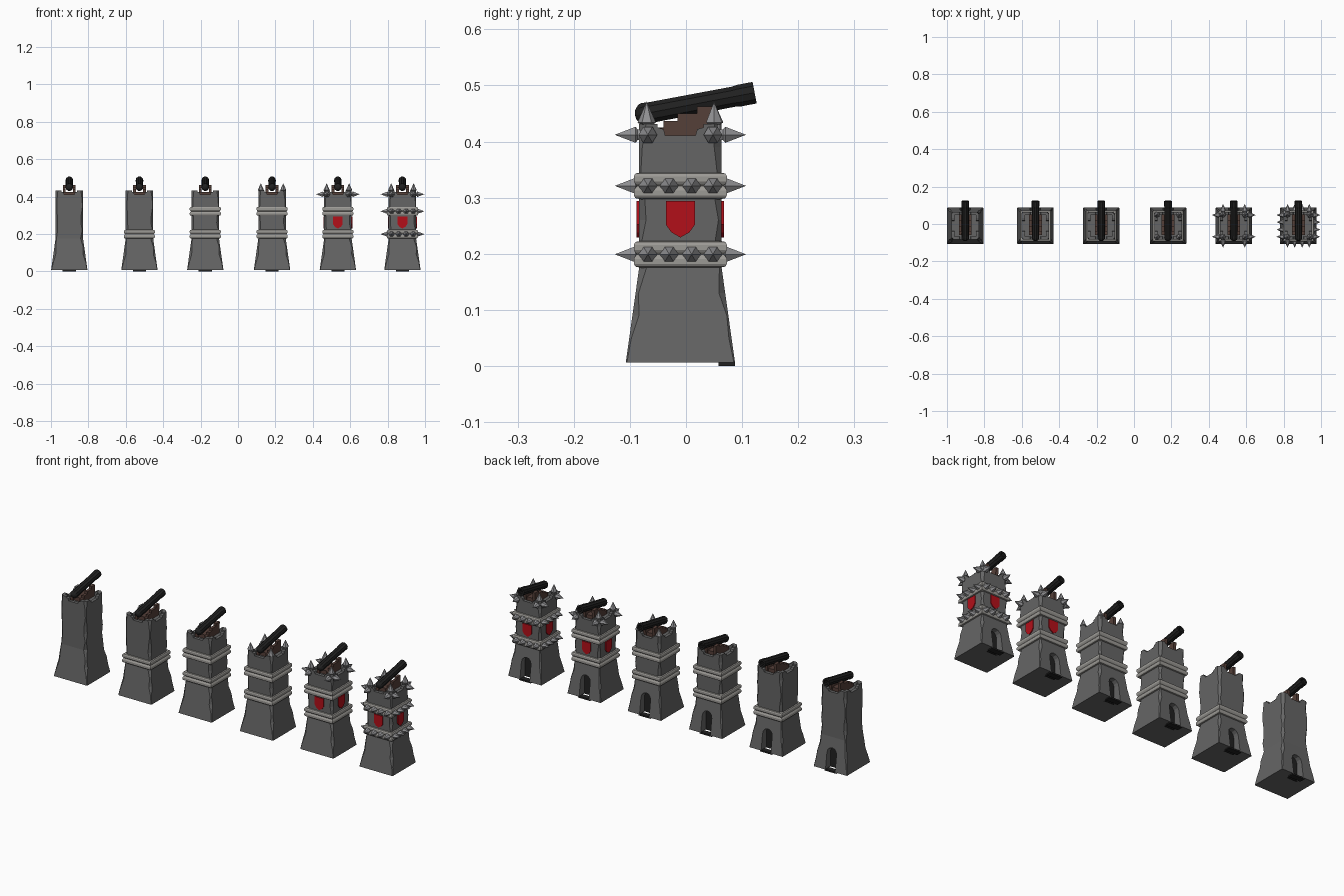
import bpy, bmesh, random
from math import pi, sin, cos, radians, sqrt, atan2
from mathutils import Matrix, Vector

if "Cube" in bpy.data.objects:
    bpy.data.objects.remove(bpy.data.objects["Cube"])

random.seed(4)


def material(name, rgb):
    m = bpy.data.materials.new(name)
    m.diffuse_color = (*rgb, 1)
    m.use_nodes = True
    m.node_tree.nodes["Principled BSDF"].inputs["Base Color"].default_value = m.diffuse_color
    return m


STONE = material("dark_stone", (0.13, 0.13, 0.13))
TRIM = material("pale_stone", (0.33, 0.32, 0.30))
STEEL = material("steel", (0.28, 0.28, 0.29))
IRON = material("black_iron", (0.015, 0.015, 0.015))
WOOD = material("brown_wood", (0.09, 0.05, 0.04))
RED = material("red_paint", (0.45, 0.005, 0.01))


def finish(name, bm, mat):
    bmesh.ops.remove_doubles(bm, verts=bm.verts, dist=1e-5)
    bmesh.ops.recalc_face_normals(bm, faces=bm.faces)
    me = bpy.data.meshes.new(name)
    bm.to_mesh(me)
    bm.free()
    if mat:
        me.materials.append(mat)
    return me


def skin(bm, rings):
    """Join rings of points with quads and cap both ends."""
    rv = [[bm.verts.new(p) for p in r] for r in rings]
    n = len(rv[0])
    for a, b in zip(rv, rv[1:]):
        for i in range(n):
            j = (i + 1) % n
            bm.faces.new((a[i], a[j], b[j], b[i]))
    bm.faces.new(rv[0])
    bm.faces.new(rv[-1])


def lathe(name, profile, n, mat, turn=0.0):
    bm = bmesh.new()
    skin(bm, [[(r * cos(2 * pi * i / n + turn), r * sin(2 * pi * i / n + turn), h)
               for i in range(n)] for r, h in profile])
    return finish(name, bm, mat)


def extrude(bm, pts, a, b, axis):
    """Extrude a 2D outline between a and b along x or y."""
    put = (lambda t, u, v: (t, u, v)) if axis == 'x' else (lambda t, u, v: (u, t, v))
    skin(bm, [[put(t, *p) for p in pts] for t in (a, b)])


def box(bm, x0, x1, y0, y1, z0, z1):
    extrude(bm, [(y0, z0), (y1, z0), (y1, z1), (y0, z1)], x0, x1, 'x')


def place(name, me, mat4):
    o = bpy.data.objects.new(name, me)
    o.matrix_world = mat4
    bpy.context.collection.objects.link(o)
    return o


# tower body: flared square shaft with chipped corners
def half(z):
    return 0.0735 + 0.024 * max(0, 1 - (z - 0.005) / 0.17)


bm = bmesh.new()
rings = []
for z in (0.006, 0.05, 0.09, 0.13, 0.175, 0.22, 0.26, 0.30, 0.345, 0.39, 0.431):
    h, ring = half(z), []
    for k in range(4):
        c = 0.002 if z < 0.01 else random.uniform(0.002, 0.014)
        for p in (Vector((h, h - c, z)), Vector((h - c, h, z))):
            ring.append(Matrix.Rotation(k * pi / 2, 3, 'Z') @ p)
    rings.append(ring)
skin(bm, rings)
body = place("shaft_source", finish("tower_shaft", bm, STONE), Matrix())

# cutters: roof recess, battlement notches, arched doorway
arch = [(-0.028, -0.02), (0.028, -0.02)] + [
    (0.028 * cos(a * pi / 6), 0.092 + 0.03 * sin(a * pi / 6)) for a in range(7)]
cutters = []


def cutter(build):
    b = bmesh.new()
    build(b)
    c = place("cutter", finish("cutter", b, None), Matrix())
    c.hide_render = True
    mod = body.modifiers.new("cut", 'BOOLEAN')
    mod.operation, mod.solver, mod.object = 'DIFFERENCE', 'EXACT', c
    cutters.append(c)


notch = [(-0.027, 0.411), (0.027, 0.411), (0.03, 0.422), (0.041, 0.425),
         (0.041, 0.5), (-0.041, 0.5), (-0.03, 0.5), (-0.041, 0.425), (-0.03, 0.422)]
notch.pop(6)
cutter(lambda b: box(b, -0.057, 0.057, -0.057, 0.057, 0.405, 0.5))
cutter(lambda b: extrude(b, notch, -0.2, 0.2, 'x'))
cutter(lambda b: extrude(b, notch, -0.2, 0.2, 'y'))
cutter(lambda b: extrude(b, arch, 0.048, 0.2, 'y'))
bpy.context.view_layer.update()
shaft = bpy.data.meshes.new_from_object(
    body.evaluated_get(bpy.context.evaluated_depsgraph_get()))
for o in cutters + [body]:
    bpy.data.objects.remove(o)

# dark door panel and threshold
bm = bmesh.new()
extrude(bm, [(x * 0.99, max(z, 0.006)) for x, z in arch], 0.046, 0.054, 'y')
box(bm, -0.035, 0.035, 0.068, 0.097, 0.0, 0.008)
door = finish("door", bm, IRON)

# square double-hoop band
s2 = sqrt(2)
band = lathe("band", [(r * s2, z) for r, z in (
    (0.070, -0.024), (0.080, -0.022), (0.083, -0.017), (0.083, -0.008), (0.080, -0.003),
    (0.077, 0.0), (0.080, 0.003), (0.083, 0.008), (0.083, 0.017), (0.080, 0.022),
    (0.070, 0.024))], 4, TRIM, pi / 4)

# spike pointing along local z, flared collar below
spike = lathe("spike", [(0.011, -0.012), (0.011, 0.003), (0.0165, 0.007), (0.0, 0.044)], 6, STEEL)

# shield on the +y wall
bm = bmesh.new()
extrude(bm, [(-0.026, 0.294), (0.026, 0.294), (0.026, 0.252), (0.016, 0.238), (0, 0.229),
             (-0.016, 0.238), (-0.026, 0.252)], 0.068, 0.078, 'y')
shield = finish("shield", bm, RED)

# stepped gun carriage: two cheeks and a bed
bm = bmesh.new()
cheek = [(-0.048, 0.405), (0.057, 0.405), (0.06, 0.462), (0.03, 0.462), (0.03, 0.45),
         (-0.005, 0.45), (-0.005, 0.437), (-0.03, 0.437), (-0.03, 0.424), (-0.048, 0.424)]
for s in (-1, 1):
    extrude(bm, cheek, s * 0.019, s * 0.034, 'x')
box(bm, -0.019, 0.019, -0.04, 0.05, 0.405, 0.425)
carriage = finish("carriage", bm, WOOD)

# cannon barrel with knob, rim and bore
L = 0.209
barrel = lathe("barrel", [(0, -0.008), (0.008, -0.007), (0.014, -0.003), (0.019, 0.002),
                          (0.0205, 0.008), (0.0195, 0.02), (0.019, 0.17), (0.0205, 0.18),
                          (0.0205, L), (0.012, L), (0.012, L - 0.03), (0, L - 0.03)], 10, IRON)
breech, muzzle = Vector((0, -0.073, 0.448)), Vector((0, 0.132, 0.487))
tilt = atan2(muzzle.z - breech.z, muzzle.y - breech.y)
barrel_pose = Matrix.Translation(breech) @ Matrix.Rotation(-(pi / 2 - tilt), 4, 'X')

# six towers, each with one more upgrade
for lv, x in enumerate((-0.902, -0.527, -0.175, 0.182, 0.534, 0.879), 1):
    T = Matrix.Translation((x, -0.01, 0))

    def add(name, me, m=Matrix()):
        place(f"tower{lv}_{name}", me, T @ m)

    add("shaft", shaft)
    add("door", door)
    add("carriage", carriage)
    add("barrel", barrel, barrel_pose)
    bands = [z for need, z in ((2, 0.199), (3, 0.321)) if lv >= need]
    for z in bands:
        add("band", band, Matrix.Translation((0, 0, z)))
    for k in range(4):
        R = Matrix.Rotation(k * pi / 2, 4, 'Z')
        if lv >= 4:
            add("top_spike", spike, R @ Matrix.Translation((0.06, 0.06, 0.427)))
        if lv >= 5:
            add("shield", shield, R)
        rows = [(0.412, (-0.058, 0.058))] if lv >= 5 else []
        if lv >= 6:
            rows += [(z, (-0.058, -0.02, 0.02, 0.058)) for z in bands]
        for z, us in rows:
            for u in us:
                add("side_spike", spike, R @ Matrix.Translation((u, 0.073, z))
                    @ Matrix.Rotation(-pi / 2, 4, 'X'))
